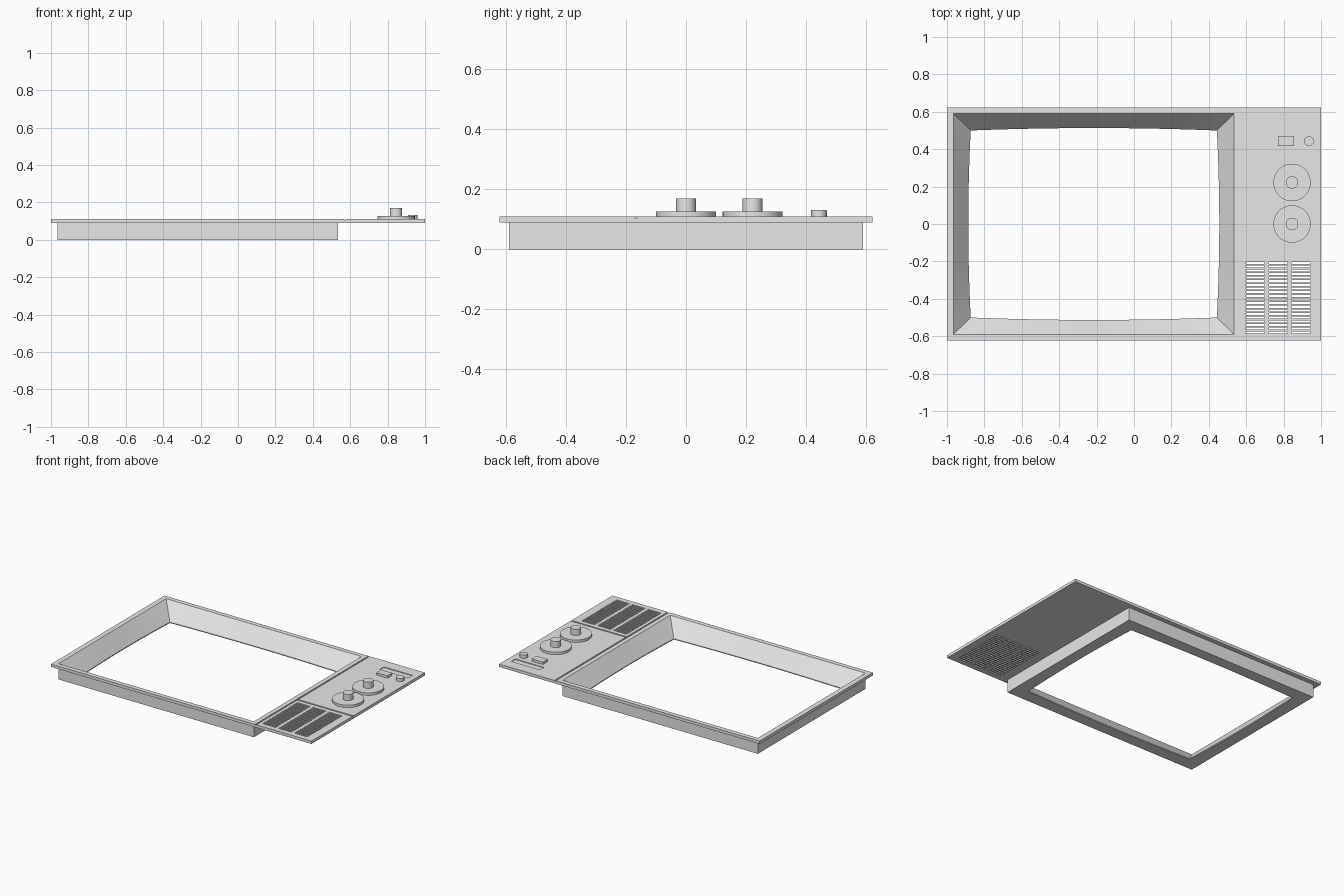
import bpy, bmesh
from mathutils import Vector

cube = bpy.data.objects.get("Cube")
if cube:
    bpy.data.objects.remove(cube, do_unlink=True)

grey = bpy.data.materials.new("plain_grey")
grey.use_nodes = True
grey.diffuse_color = (0.8, 0.8, 0.8, 1)
grey.node_tree.nodes["Principled BSDF"].inputs["Base Color"].default_value = (0.8, 0.8, 0.8, 1)

TOP, UNDER = 0.11, 0.09
HALF_DEPTH = 0.622
X0, X1, Y = -0.965, 0.535, 0.59      # screen surround opening


def finish(name, bm, smooth=False):
    bmesh.ops.recalc_face_normals(bm, faces=bm.faces)
    mesh = bpy.data.meshes.new(name)
    bm.to_mesh(mesh)
    bm.free()
    mesh.materials.append(grey)
    obj = bpy.data.objects.new(name, mesh)
    bpy.context.collection.objects.link(obj)
    if smooth:
        select(obj)
        bpy.ops.object.shade_smooth_by_angle()
    return obj


def select(obj):
    bpy.ops.object.select_all(action="DESELECT")
    obj.select_set(True)
    bpy.context.view_layer.objects.active = obj


def add_box(bm, x, y, z):
    lo, hi = Vector((x[0], y[0], z[0])), Vector((x[1], y[1], z[1]))
    verts = bmesh.ops.create_cube(bm, size=1)["verts"]
    bmesh.ops.scale(bm, vec=hi - lo, verts=verts)
    bmesh.ops.translate(bm, vec=(lo + hi) / 2, verts=verts)


def add_disc(bm, x, y, radius, z0, z1):
    verts = bmesh.ops.create_cone(bm, cap_ends=True, segments=40, radius1=radius,
                                  radius2=radius, depth=z1 - z0)["verts"]
    bmesh.ops.translate(bm, vec=(x, y, (z0 + z1) / 2), verts=verts)


def cut(obj, fill):
    """Cut the boxes made by fill out of obj."""
    bm = bmesh.new()
    fill(bm)
    cutter = finish("cutter", bm)
    cutter.hide_render = True
    mod = obj.modifiers.new("cut", "BOOLEAN")
    mod.operation, mod.solver, mod.object = "DIFFERENCE", "EXACT", cutter
    select(obj)
    bpy.ops.object.modifier_apply(modifier=mod.name)
    bpy.data.objects.remove(cutter, do_unlink=True)


# Front plate with screen opening, speaker slots and shallow grooves
bm = bmesh.new()
add_box(bm, (-1, 1), (-HALF_DEPTH, HALF_DEPTH), (UNDER, TOP))
plate = finish("front_plate", bm)


def openings(bm):
    add_box(bm, (X0, X1), (-Y, Y), (0, 0.2))
    rows, pitch = 20, 0.0195
    for left in (0.598, 0.721, 0.843):
        for row in range(rows):
            y = -0.203 - row * pitch
            add_box(bm, (left, left + 0.1), (y - 0.011, y), (0, 0.2))
    add_box(bm, (0.74, 0.96), (0.5, 0.545), (TOP - 0.005, 0.2))


def long_groove(bm):
    add_box(bm, (0.566, 0.576), (-0.7, 0.7), (TOP - 0.005, 0.2))


def cross_groove(bm):
    add_box(bm, (0.57, 1.1), (-0.172, -0.162), (TOP - 0.005, 0.2))


for shape in (openings, long_groove, cross_groove):
    cut(plate, shape)


# Screen surround: straight outer walls, sloping inside, bowed inner edge
def loop(bm, x0, x1, y, z, bulge=0.0, steps=14):
    corners = [Vector(c) for c in ((x0, -y, z), (x1, -y, z), (x1, y, z), (x0, y, z))]
    verts = []
    for i, a in enumerate(corners):
        b = corners[(i + 1) % 4]
        out = (b - a).normalized().cross(Vector((0, 0, 1)))
        for s in range(steps):
            t = s / steps
            verts.append(bm.verts.new(a.lerp(b, t) + out * bulge * 4 * t * (1 - t)))
    return verts


bm = bmesh.new()
rings = [loop(bm, X0, X1, Y, TOP), loop(bm, X0, X1, Y, 0),
         loop(bm, -0.873, 0.443, 0.5, 0, 0.013),
         loop(bm, -0.873, 0.443, 0.5, 0.006, 0.013)]
for a, b in zip(rings, rings[1:] + rings[:1]):
    for i in range(len(a)):
        j = (i + 1) % len(a)
        bm.faces.new((a[i], a[j], b[j], b[i]))
finish("screen_surround", bm, smooth=True)

# Two tuning dials, each with a knob
for name, y in (("upper", 0.222), ("lower", 0.0)):
    bm = bmesh.new()
    add_disc(bm, 0.845, y, 0.1, TOP, 0.127)
    finish(name + "_dial", bm, smooth=True)
    bm = bmesh.new()
    add_disc(bm, 0.845, y, 0.033, 0.127, 0.17)
    finish(name + "_knob", bm, smooth=True)

# Small buttons
bm = bmesh.new()
add_disc(bm, 0.935, 0.443, 0.026, TOP, 0.132)
finish("round_button", bm, smooth=True)
bm = bmesh.new()
add_box(bm, (0.77, 0.855), (0.418, 0.47), (TOP, 0.127))
finish("square_button", bm)
